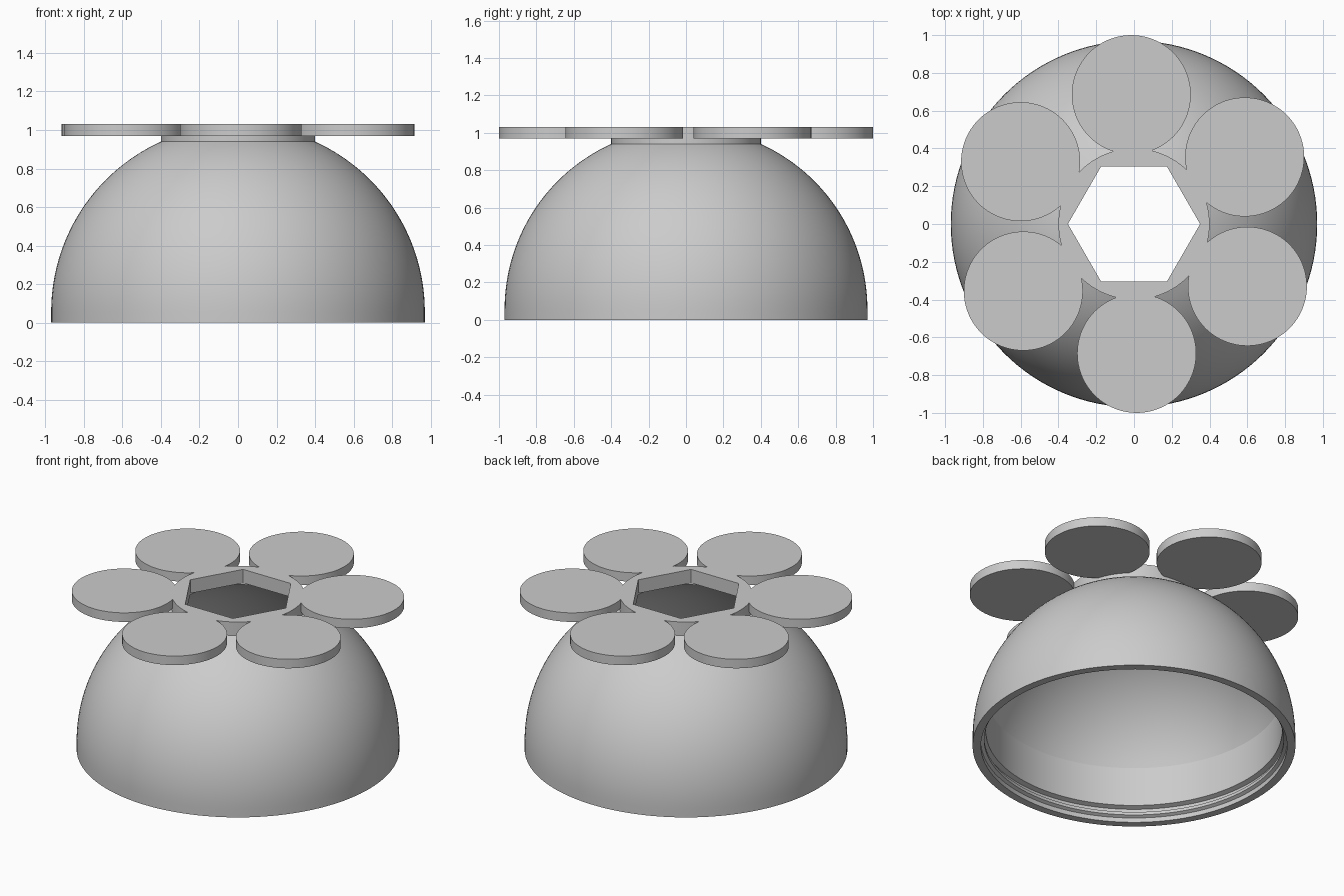
import bpy, bmesh
from math import sin, cos, acos, radians, pi, tau
from mathutils import Matrix, Vector

if "Cube" in bpy.data.objects:
    bpy.data.objects.remove(bpy.data.objects["Cube"])

grey = bpy.data.materials.new("light_grey")
grey.use_nodes = True
colour = (0.6, 0.6, 0.6, 1)
grey.diffuse_color = colour
grey.node_tree.nodes["Principled BSDF"].inputs["Base Color"].default_value = colour


def make_object(name, bm):
    bmesh.ops.recalc_face_normals(bm, faces=bm.faces)
    mesh = bpy.data.meshes.new(name)
    bm.to_mesh(mesh)
    bm.free()
    mesh.materials.append(grey)
    obj = bpy.data.objects.new(name, mesh)
    bpy.context.collection.objects.link(obj)
    return obj


def add_disc(bm, radius, low, high, x=0, y=0, sides=96):
    made = bmesh.ops.create_cone(bm, cap_ends=True, segments=sides,
                                 radius1=radius, radius2=radius, depth=high - low)
    bmesh.ops.translate(bm, verts=made["verts"], vec=(x, y, (low + high) / 2))
    return made["verts"]


def activate(obj):
    bpy.ops.object.select_all(action='DESELECT')
    obj.select_set(True)
    bpy.context.view_layer.objects.active = obj


def smooth(obj):
    activate(obj)
    bpy.ops.object.shade_smooth_by_angle(angle=radians(15))


def combine(obj, other, operation):
    mod = obj.modifiers.new("combine", 'BOOLEAN')
    mod.operation = operation
    mod.solver = 'EXACT'
    mod.object = other
    activate(obj)
    bpy.ops.object.modifier_apply(modifier=mod.name)
    bpy.data.objects.remove(other)


def arc(radius, start, end, steps, centre=0.056):
    angles = [start + (end - start) * i / steps for i in range(steps + 1)]
    return [(radius * cos(a), centre + radius * sin(a)) for a in angles]


# Hollow dome: outer skin, open top, inner skin, liner and grooved rim
OUTER, INNER, NECK, MOUTH, LINER, TOP = 0.97, 0.94, 0.40, 0.352, 0.89, 0.94
profile = [(OUTER, 0)]
profile += arc(OUTER, 0, acos(NECK / OUTER), 28)
profile += [(MOUTH, TOP)]
profile += arc(INNER, acos(MOUTH / INNER), acos(LINER / INNER), 24)
profile += [(LINER, 0.10), (0.92, 0.09), (0.92, 0.07), (0.90, 0.06),
            (0.90, 0.04), (0.92, 0.03), (0.92, 0)]
bm = bmesh.new()
ring = [bm.verts.new((r, 0, z)) for r, z in profile]
edges = [bm.edges.new((ring[i - 1], ring[i])) for i in range(len(ring))]
bmesh.ops.spin(bm, geom=ring + edges, cent=(0, 0, 0), axis=(0, 0, 1),
               angle=tau, steps=128)
bmesh.ops.remove_doubles(bm, verts=bm.verts, dist=0.0005)
smooth(make_object("dome", bm))

# Six round petals around the opening
bm = bmesh.new()
for i in range(6):
    a = radians(31.2 + 60 * i)
    add_disc(bm, 0.315, 0.97, 1.03, 0.685 * cos(a), 0.685 * sin(a))
petals = make_object("petals", bm)

# Neck collar joined to the petals, with a six-sided hole through it
bm = bmesh.new()
add_disc(bm, NECK, TOP, 1.03)
crown = make_object("petal_crown", bm)
combine(crown, petals, 'UNION')

bm = bmesh.new()
verts = add_disc(bm, 0.35, 0.8, 1.2, sides=6)
corner = max(verts, key=lambda v: v.co.x).co
turn = Matrix.Rotation(-Vector((corner.x, corner.y)).angle_signed(Vector((1, 0))), 3, 'Z')
bmesh.ops.rotate(bm, verts=verts, cent=(0, 0, 0), matrix=turn)
cutter = make_object("hole_cutter", bm)
cutter.hide_render = True
combine(crown, cutter, 'DIFFERENCE')
smooth(crown)
